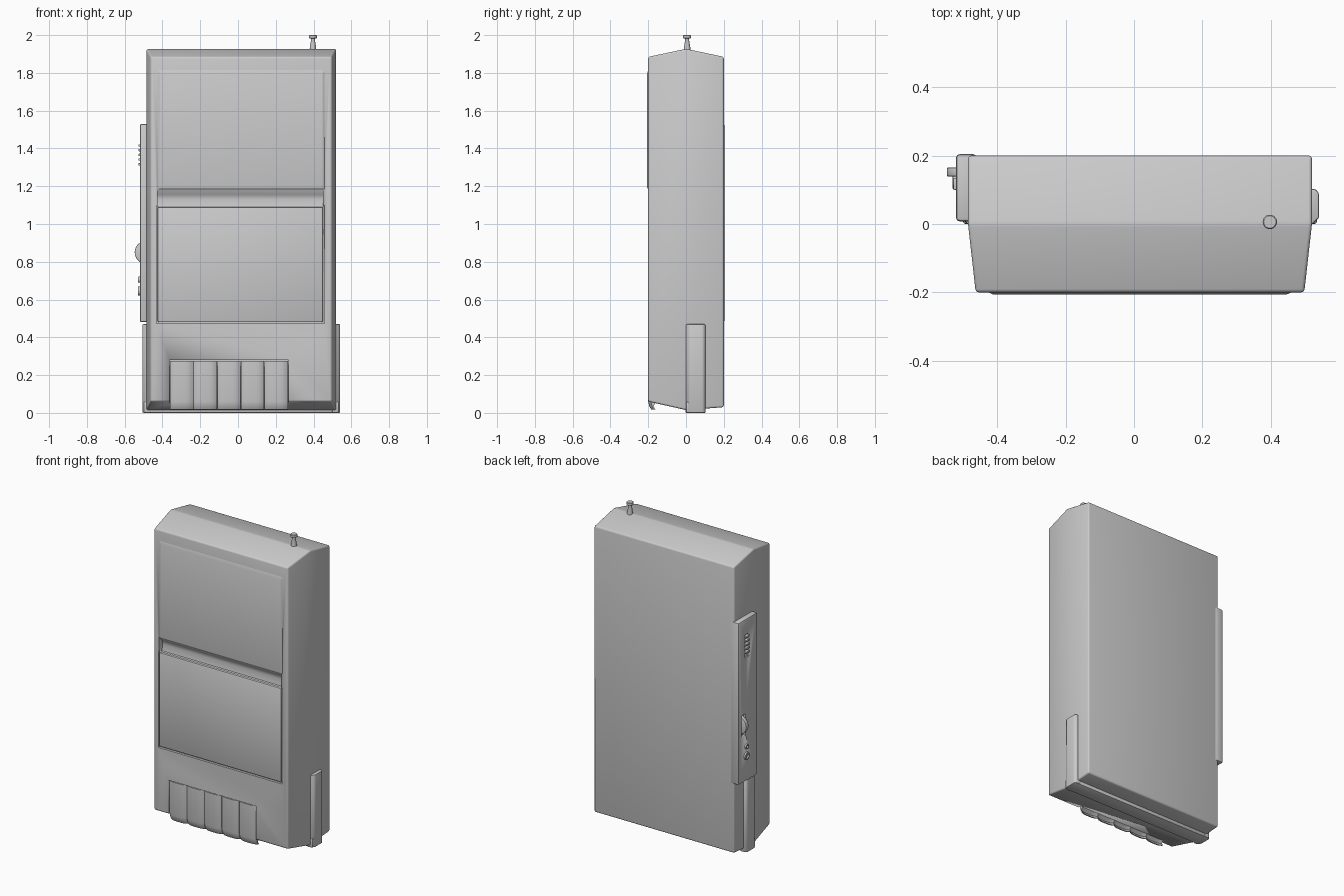
import bpy, bmesh, math
from mathutils import Vector, Matrix

if "Cube" in bpy.data.objects:
    bpy.data.objects.remove(bpy.data.objects["Cube"])

grey = bpy.data.materials.new("plain_grey")
grey.use_nodes = True
COLOUR = (0.6, 0.6, 0.6, 1)
grey.diffuse_color = COLOUR
grey.node_tree.nodes["Principled BSDF"].inputs["Base Color"].default_value = COLOUR

CX = 0.0175  # the case sits slightly off centre because of the side module


def finish(name, bm, bevel=0, segments=2):
    """Turn a bmesh into a named, bevelled, smooth-shaded object."""
    bmesh.ops.recalc_face_normals(bm, faces=bm.faces)
    mesh = bpy.data.meshes.new(name)
    bm.to_mesh(mesh)
    bm.free()
    obj = bpy.data.objects.new(name, mesh)
    bpy.context.collection.objects.link(obj)
    mesh.materials.append(grey)
    bpy.ops.object.select_all(action='DESELECT')
    bpy.context.view_layer.objects.active = obj
    obj.select_set(True)
    if bevel:
        mod = obj.modifiers.new("bevel", 'BEVEL')
        mod.width, mod.segments, mod.limit_method = bevel, segments, 'ANGLE'
        mod.angle_limit = math.radians(20)
        bpy.ops.object.modifier_apply(modifier=mod.name)
    bpy.ops.object.shade_smooth_by_angle(angle=math.radians(35))
    return obj


def box(name, x, y, z, bevel=0):
    bm = bmesh.new()
    bmesh.ops.create_cube(bm, size=1)
    for v in bm.verts:
        v.co = [a + (b - a) * (c + 0.5) for (a, b), c in zip((x, y, z), v.co)]
    return finish(name, bm, bevel)


def prism(name, outline, axis, lo, hi, bevel=0):
    """Extrude an outline along x (outline is y, z) or along z (outline is x, y)."""
    bm = bmesh.new()
    place = (lambda p, h: (h, *p)) if axis == 'x' else (lambda p, h: (*p, h))
    face = bm.faces.new([bm.verts.new(place(p, lo)) for p in outline])
    ext = bmesh.ops.extrude_face_region(bm, geom=[face])
    move = Vector(place((0, 0), hi - lo))
    bmesh.ops.translate(bm, vec=move, verts=[g for g in ext["geom"] if isinstance(g, bmesh.types.BMVert)])
    return finish(name, bm, bevel)


def cylinder(name, centre, radius, depth, axis, bevel=0):
    bm = bmesh.new()
    turn = Matrix.Rotation(math.pi / 2, 4, 'Y' if axis == 'x' else 'X')
    bmesh.ops.create_cone(bm, cap_ends=True, segments=32, radius1=radius, radius2=radius,
                          depth=depth, matrix=Matrix.Translation(centre) @ turn)
    return finish(name, bm, bevel)


def cut(target, cutter):
    cutter.hide_render = True
    mod = target.modifiers.new("cut", 'BOOLEAN')
    mod.operation, mod.object, mod.solver = 'DIFFERENCE', cutter, 'EXACT'
    bpy.context.view_layer.objects.active = target
    bpy.ops.object.modifier_apply(modifier=mod.name)
    bpy.data.objects.remove(cutter)


# Case: ridged top, sides that taper towards the front
side = [(-0.2, 0.06), (-0.2, 1.885), (0, 1.927), (0.2, 1.885), (0.2, 0.03), (0, 0.015)]
bm = bmesh.new()
rings = [[bm.verts.new((CX + s * (0.48 if y < 0 else 0.5025), y, z)) for y, z in side] for s in (-1, 1)]
for i in range(6):
    j = (i + 1) % 6
    bm.faces.new((rings[0][i], rings[0][j], rings[1][j], rings[1][i]))
for a, b, c, d, e, f in rings:
    bm.faces.new((a, b, c, f))
    bm.faces.new((f, c, d, e))
case = finish("case", bm, 0.01, 3)

# Recesses for the lower door, the valley above it and the keys
cut(case, box("door_recess", (-0.432, 0.457), (-0.3, -0.185), (0.472, 1.098)))
valley = [(-0.21, 1.2), (-0.2, 1.185), (-0.17, 1.155), (-0.165, 1.13), (-0.172, 1.09), (-0.21, 1.09)]
cut(case, prism("valley_recess", valley, 'x', -0.425, 0.45))
cut(case, box("key_recess", (-0.363, 0.268), (-0.3, -0.165), (-0.1, 0.279)))

# Upper panel with sloping rim
bm = bmesh.new()
bmesh.ops.create_cube(bm, size=1)
for v in bm.verts:
    front = v.co.y < 0
    half, top, low = (0.43, 1.795, 1.19) if front else (0.45, 1.83, 1.18)
    v.co = (CX + math.copysign(half, v.co.x), -0.206 if front else -0.195, top if v.co.z > 0 else low)
finish("upper_panel", bm, 0.004)

# Lower door
box("lower_door", (-0.425, 0.45), (-0.201, -0.18), (0.48, 1.09), 0.008)

# Five piano keys: rounded across, hooked under at the bottom
for k in range(5):
    x0 = -0.36 + k * 0.125
    bm = bmesh.new()
    levels = ((0.275, 0), (0.06, 0), (0.035, 0.006), (0.018, 0.016))
    grid = []
    for z, back in levels:
        row = []
        for i in range(9):
            t = i / 4 - 1
            row.append(bm.verts.new((x0 + 0.062 + 0.0615 * t, -0.2 + back + 0.014 * t ** 4, z)))
        grid.append(row)
    for r, s in zip(grid, grid[1:]):
        for i in range(8):
            bm.faces.new((r[i], r[i + 1], s[i + 1], s[i]))
    ext = bmesh.ops.extrude_face_region(bm, geom=bm.faces[:])
    for g in ext["geom"]:
        if isinstance(g, bmesh.types.BMVert):
            g.co.y = -0.155 if g.co.z > 0.05 else g.co.y + 0.008
    finish(f"key_{k + 1}", bm)

# Carrying bracket: side feet joined by a strip under the case
box("bracket_strip", (-0.5, 0.535), (0, 0.1), (0, 0.06), 0.008)
for s, name in ((-1, "right_foot"), (1, "left_foot")):
    a, b = CX + s * 0.48, CX + s * 0.523
    outline = [(a, -0.005), (CX + s * 0.505, 0), (b, 0.018), (b, 0.09), (CX + s * 0.513, 0.102), (a, 0.104)]
    prism(name, outline, 'z', 0.0, 0.47, 0.006)

# Control module on the right side
module = box("control_module", (-0.52, -0.46), (0.008, 0.204), (0.48, 1.53), 0.01)
cut(module, box("slider_slot", (-0.6, -0.51), (0.095, 0.14), (1.28, 1.43)))
cut(module, box("wheel_slot", (-0.6, -0.505), (0.133, 0.172), (0.78, 0.92)))
cylinder("volume_wheel", (-0.487, 0.152, 0.85), 0.06, 0.026, 'y', 0.004)
for i in range(5):
    z = 1.31 + i * 0.025
    box(f"slider_rib_{i + 1}", (-0.528, -0.505), (0.1, 0.135), (z, z + 0.012), 0.003)
for name, z, r in (("upper_jack", 0.705, 0.016), ("lower_jack", 0.645, 0.024)):
    jack = cylinder(name, (-0.515, 0.125, z), r, 0.03, 'x', 0.003)
    cut(jack, cylinder("jack_hole", (-0.53, 0.125, z), r * 0.55, 0.03, 'x'))

# Aerial tip, turned from a profile
bm = bmesh.new()
profile = [(0, 1.9), (0.018, 1.9), (0.017, 1.935), (0.01, 1.975), (0.011, 1.982),
           (0.021, 1.984), (0.021, 1.997), (0.018, 2.0), (0, 2.0)]
verts = [bm.verts.new((0.397 + r, 0.006, z)) for r, z in profile]
edges = [bm.edges.new(p) for p in zip(verts, verts[1:])]
bmesh.ops.spin(bm, geom=verts + edges, cent=(0.397, 0.006, 0), axis=(0, 0, 1), angle=math.tau, steps=24)
bmesh.ops.remove_doubles(bm, verts=bm.verts, dist=0.0001)
finish("aerial", bm)
